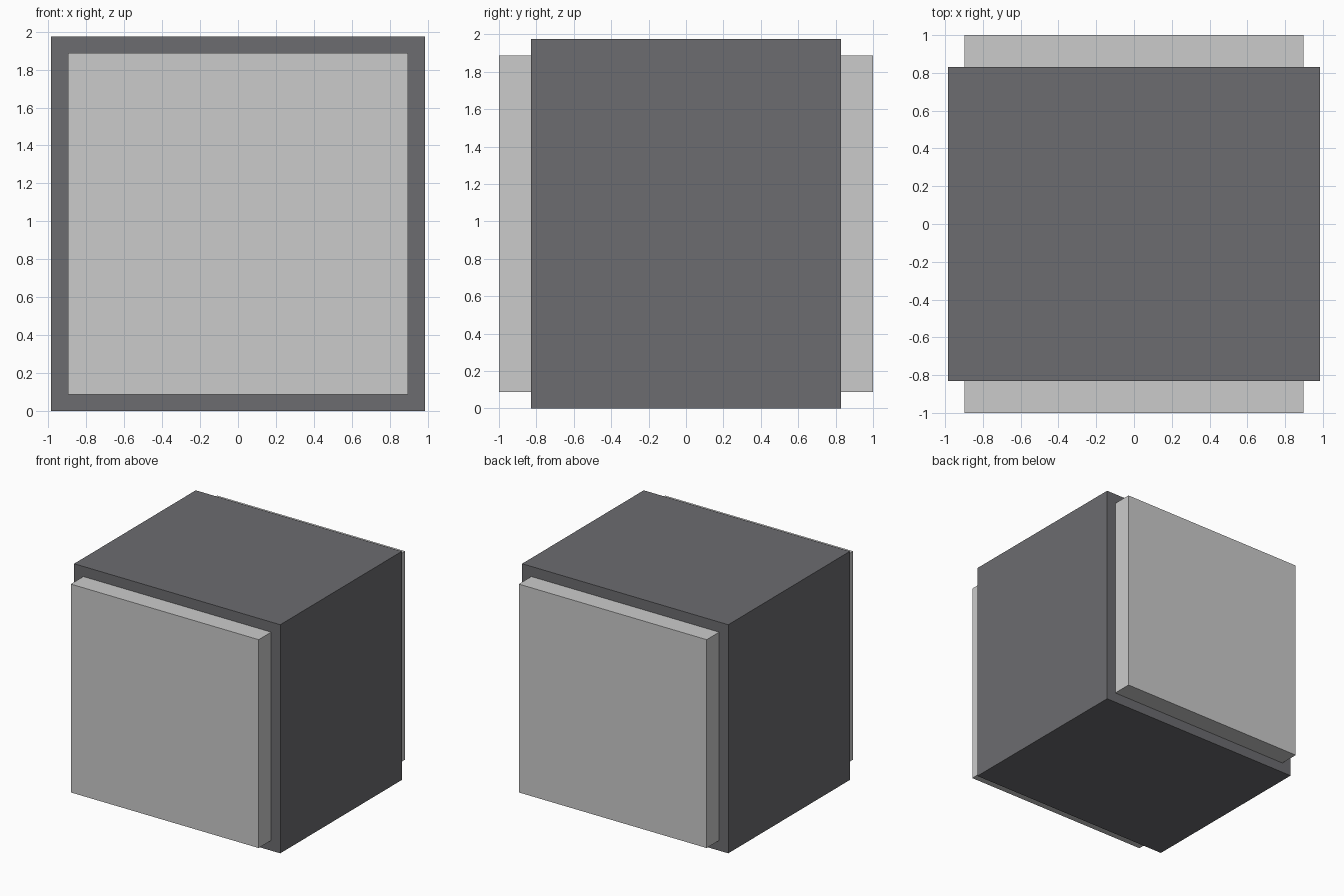
import bpy

if "Cube" in bpy.data.objects:
    bpy.data.objects.remove(bpy.data.objects["Cube"])

BODY = (1.97, 1.66, 1.975)      # dark block, width / depth / height
PANEL = (1.795, 0.17, 1.80)     # raised panel on front and back
MID_Z = BODY[2] / 2


def box(name, size, centre):
    bpy.ops.mesh.primitive_cube_add(size=1, location=centre)
    obj = bpy.context.object
    obj.name = name
    obj.scale = size
    bpy.ops.object.transform_apply(location=False, rotation=False, scale=True)
    return obj


# Main dark block
body = box("body", BODY, (0, 0, MID_Z))
dark = bpy.data.materials.new("dark_grey")
dark.diffuse_color = (0.15, 0.15, 0.16, 1)
dark.use_nodes = True
dark.node_tree.nodes["Principled BSDF"].inputs["Base Color"].default_value = dark.diffuse_color
body.data.materials.append(dark)

# Light panels standing out from the front and back faces
for name, side in (("front_panel", -1), ("back_panel", 1)):
    box(name, PANEL, (0, side * (BODY[1] + PANEL[1]) / 2, MID_Z))
